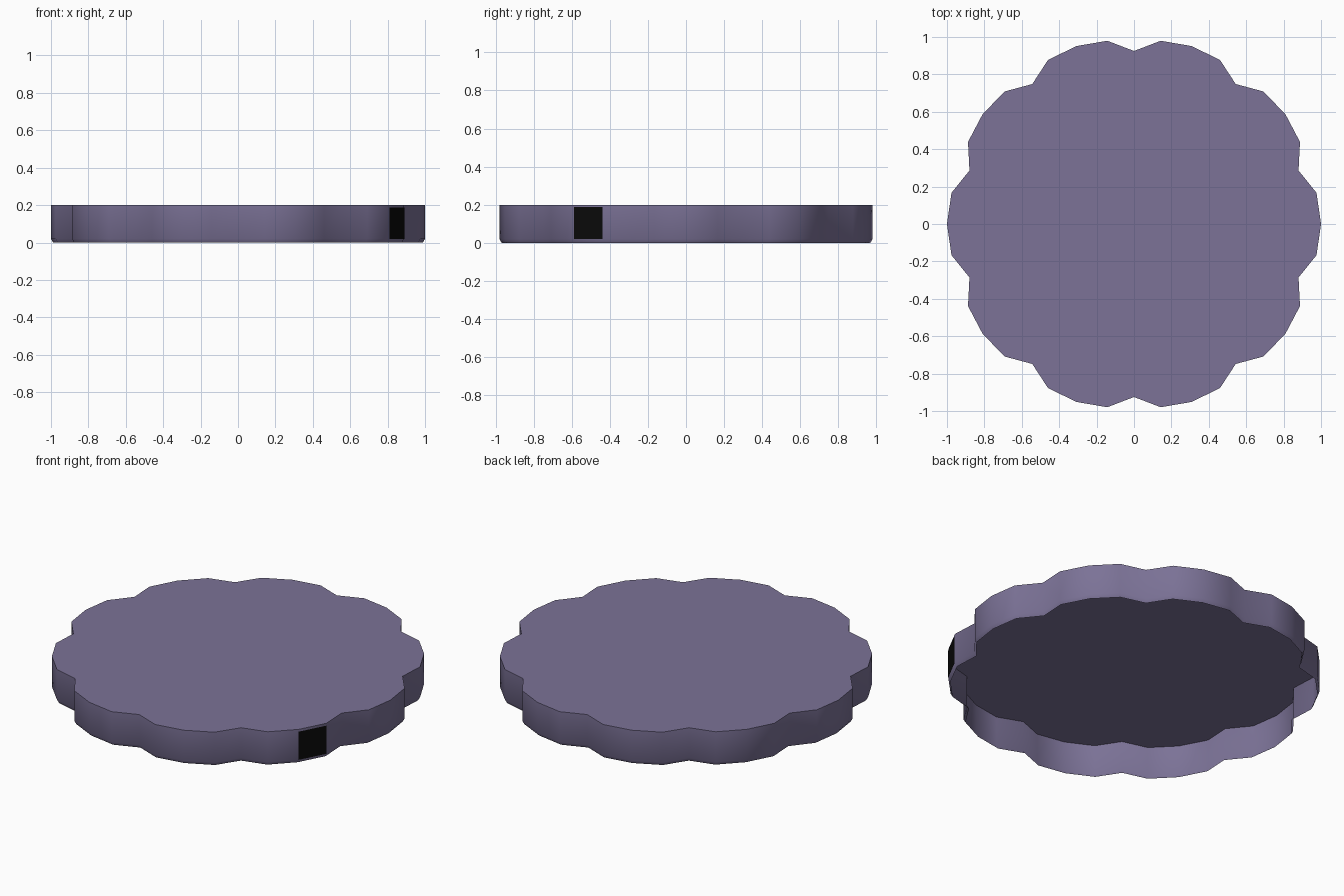
import bpy, bmesh
from math import radians, cos, sin

if "Cube" in bpy.data.objects:
    bpy.data.objects.remove(bpy.data.objects["Cube"])

LOBES = 10
# one scallop: (angle offset from lobe centre, radius), starting at the notch
SCALLOP = [(-18, 0.925), (-9.7, 0.99), (0, 1.0), (9.7, 0.99)]


def outline(scale):
    return [(scale * r * cos(radians(36 * i + a)), scale * r * sin(radians(36 * i + a)))
            for i in range(LOBES) for a, r in SCALLOP]


def material(name, rgb):
    m = bpy.data.materials.new(name)
    m.diffuse_color = (*rgb, 1)
    m.use_nodes = True
    m.node_tree.nodes["Principled BSDF"].inputs["Base Color"].default_value = m.diffuse_color
    return m


def finish(bm, name, mat):
    me = bpy.data.meshes.new(name)
    bm.to_mesh(me)
    bm.free()
    ob = bpy.data.objects.new(name, me)
    bpy.context.collection.objects.link(ob)
    me.materials.append(mat)
    return ob


# scalloped cap: thin shell, open underneath, rim tucked in at the bottom
bm = bmesh.new()
rings = [[bm.verts.new((x, y, z)) for x, y in outline(s)]
         for s, z in [(0.988, 0.0), (1.0, 0.02), (1.0, 0.2)]]
n = len(rings[0])
for lo, hi in zip(rings, rings[1:]):
    for i in range(n):
        j = (i + 1) % n
        bm.faces.new((lo[i], lo[j], hi[j], hi[i]))
bm.faces.new(rings[-1])
cap = finish(bm, "scalloped_cap", material("muted_purple", (0.2, 0.17, 0.31)))
bpy.context.view_layer.objects.active = cap
cap.select_set(True)
bpy.ops.object.shade_smooth_by_angle(angle=radians(60))

# black panel on one facet of the rim (front right)
pts = outline(1.002)
a = min(pts, key=lambda p: (p[0] - 0.81) ** 2 + (p[1] + 0.59) ** 2)
b = min(pts, key=lambda p: (p[0] - 0.89) ** 2 + (p[1] + 0.44) ** 2)
bm = bmesh.new()
bm.faces.new([bm.verts.new((*p, z)) for p, z in
              [(a, 0.02), (b, 0.02), (b, 0.187), (a, 0.187)]])
finish(bm, "rim_panel", material("black", (0.003, 0.003, 0.003)))
